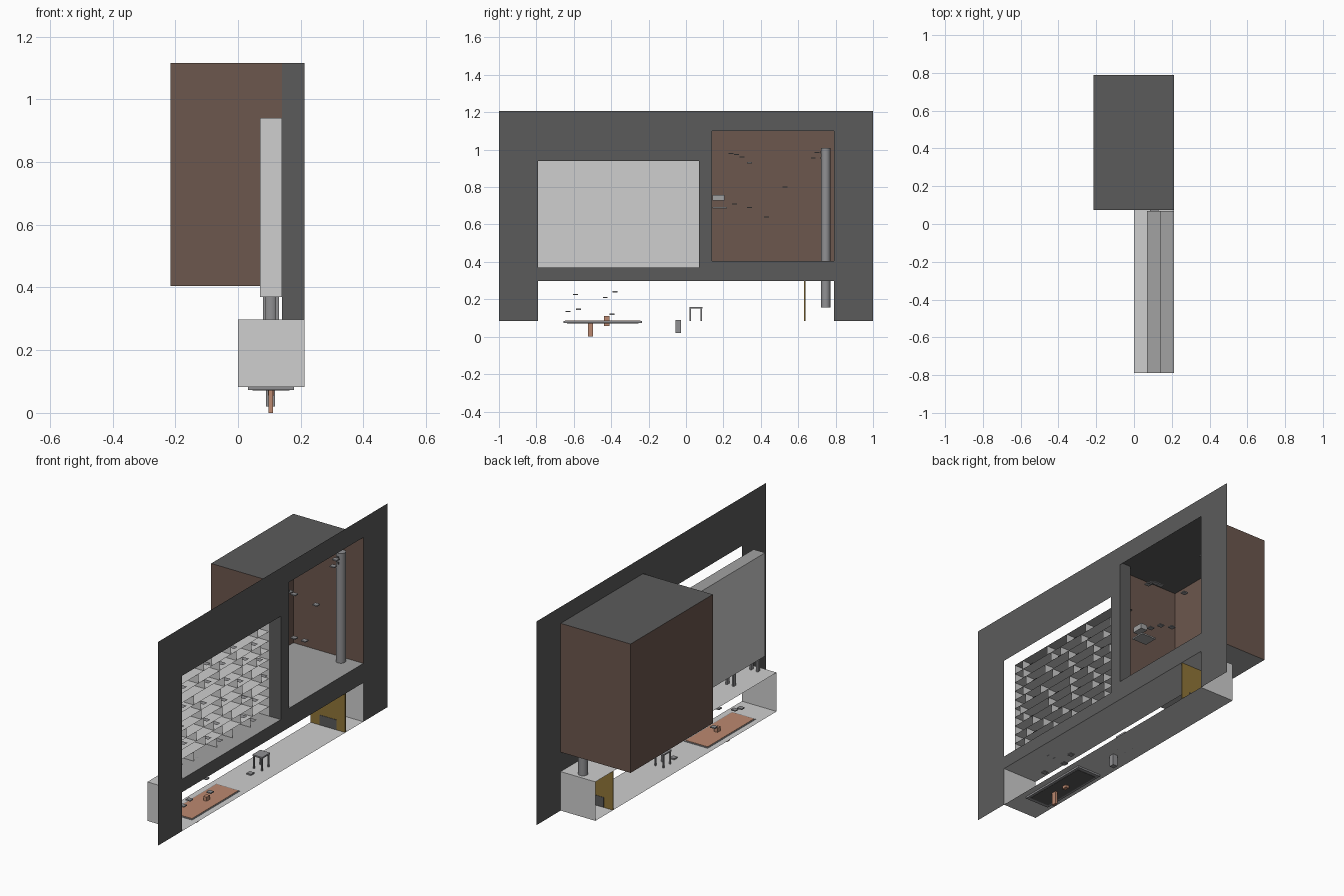
import bpy, bmesh, math, random
from mathutils import Vector

if "Cube" in bpy.data.objects:
    bpy.data.objects.remove(bpy.data.objects["Cube"])
random.seed(4)

def mat(name, r, g, b):
    m = bpy.data.materials.new(name)
    m.diffuse_color = (r, g, b, 1)
    m.use_nodes = True
    m.node_tree.nodes["Principled BSDF"].inputs["Base Color"].default_value = m.diffuse_color
    return m

LIGHT = mat("pale_grey", .62, .62, .62)
MID = mat("mid_grey", .36, .36, .36)
STEEL = mat("steel_grey", .28, .28, .29)
DARK = mat("dark_grey", .105, .105, .105)
BROWN = mat("brown", .15, .095, .075)
CLAY = mat("clay_orange", .50, .25, .16)
GOLD = mat("ochre", .28, .18, .04)

def finish(name, bm, *mats):
    me = bpy.data.meshes.new(name)
    bm.to_mesh(me)
    bm.free()
    for m in mats:
        me.materials.append(m)
    ob = bpy.data.objects.new(name, me)
    bpy.context.collection.objects.link(ob)
    return ob

def add_rect(bm, a, b):
    """Axis-aligned flat panel between two opposite corners."""
    flat = [i for i in range(3) if abs(a[i] - b[i]) < 1e-9][0]
    u, v = [i for i in range(3) if i != flat]
    pts = []
    for s, t in ((0, 0), (1, 0), (1, 1), (0, 1)):
        p = list(a)
        p[u] = (a[u], b[u])[s]
        p[v] = (a[v], b[v])[t]
        pts.append(bm.verts.new(p))
    return bm.faces.new(pts)

def panel(name, m, a, b):
    bm = bmesh.new()
    add_rect(bm, a, b)
    return finish(name, bm, m)

def add_box(bm, a, b):
    vs = bmesh.ops.create_cube(bm, size=1)["verts"]
    for v in vs:
        v.co = Vector([(a[i] + b[i]) / 2 + v.co[i] * (b[i] - a[i]) for i in range(3)])

def box(name, m, a, b):
    bm = bmesh.new()
    add_box(bm, a, b)
    return finish(name, bm, m)

X0, X1, X2, XF, XB = 0.0, .07, .14, .212, -.215   # depth levels
ZF, ZC, ZS, ZT = .083, .298, .37, .94             # lower room and shelf heights

# facade sheet with three openings: (y0, y1, z0, z1)
holes = [(-.79, .79, ZF, ZC), (-.79, .07, ZS, ZT), (.14, .79, .405, 1.1)]
ys = [-1, -.79, .07, .14, .79, 1]
zs = [ZF, ZC, ZS, .405, ZT, 1.1, 1.207]
bm = bmesh.new()
for y0, y1 in zip(ys, ys[1:]):
    for z0, z1 in zip(zs, zs[1:]):
        cy, cz = (y0 + y1) / 2, (z0 + z1) / 2
        if not any(h[0] < cy < h[1] and h[2] < cz < h[3] for h in holes):
            add_rect(bm, (XF, y0, z0), (XF, y1, z1))
bmesh.ops.remove_doubles(bm, verts=bm.verts, dist=1e-4)
bmesh.ops.dissolve_limit(bm, angle_limit=.01, verts=bm.verts, edges=bm.edges)
bmesh.ops.triangulate(bm, faces=bm.faces)
finish("facade", bm, DARK)
panel("post_side_left", DARK, (X2, .07, ZC), (XF, .07, 1.116))
panel("post_side_right", DARK, (X2, .14, .405), (XF, .14, 1.116))

# lower room
panel("lower_floor", LIGHT, (X0, -.79, ZF), (XF, .79, ZF))
panel("lower_ceiling", LIGHT, (X0, -.79, ZC), (XF, .79, ZC))
panel("lower_end_left", LIGHT, (X0, -.79, ZF), (XF, -.79, ZC))
panel("lower_end_right", LIGHT, (X0, .79, ZF), (XF, .79, ZC))
box("partition", GOLD, (X0, .632, ZF + .001), (XF, .638, ZC - .001))
box("hearth_opening", DARK, (.055, .63, ZF + .002), (.16, .64, .14))

# tall room
panel("room_back", BROWN, (XB, .073, .405), (XB, .79, 1.116))
panel("room_side_left", BROWN, (XB, .073, .405), (X2, .073, 1.116))
panel("room_side_right", BROWN, (XB, .79, .405), (XF, .79, 1.116))
panel("room_ceiling", DARK, (XB, .073, 1.116), (XF, .79, 1.116))
panel("room_floor", MID, (XB, .073, .405), (XF, .79, .405))

# pole through the room floor
bm = bmesh.new()
bmesh.ops.create_cone(bm, cap_ends=True, segments=24, radius1=.025, radius2=.025, depth=.855)
bmesh.ops.translate(bm, verts=bm.verts, vec=(.105, .747, .5825))
for f in bm.faces:
    f.smooth = len(f.verts) == 4
pole = finish("pole", bm, STEEL)
for e in pole.data.edges:
    a, b = [pole.data.vertices[i].co.z for i in e.vertices]
    e.use_edge_sharp = abs(a - b) < .01
for z in (.95, .98):
    box("pole_stud", DARK, (.1, .719, z), (.11, .726, z + .012))

# shelf case
panel("case_back", LIGHT, (X1, -.79, ZS), (X1, .07, ZT))
panel("case_top", MID, (X1, -.79, ZT), (X2, .07, ZT))
panel("case_bottom", MID, (X1, -.79, ZS), (XF, .07, ZS))
panel("case_end_left", LIGHT, (X1, -.79, ZS), (X2, -.79, ZT))
panel("case_end_right", LIGHT, (X1, .07, ZS), (X2, .07, ZT))
rows = 11
h = (ZT - ZS) / rows
shelves, dividers, chips = bmesh.new(), bmesh.new(), bmesh.new()
for r in range(rows):
    z = ZS + r * h
    if r:
        add_rect(shelves, (X1, -.79, z), (X2, .07, z))
    for k in range(5):
        y = -.76 + .165 * k + random.uniform(0, .12)
        add_rect(dividers, (X1, y, z), (X2, y, z + h))
        if k % 2 == r % 2:
            y += .04
            add_rect(chips, (X1 + .015, y, z + .012), (X2 - .01, y + .03, z + .012))
finish("shelves", shelves, LIGHT)
finish("dividers", dividers, LIGHT)
finish("shelf_items", chips, STEEL)

# short supports between case and lower room
for y in (-.75, -.54):
    for x in (.08, .12):
        box("case_support", STEEL, (x, y - .01, ZC), (x + .01, y + .01, ZS))

# small floating plates: (y, z)
bits = [(.24, .98), (.27, .975), (.3, .96), (.34, .93), (.7, .985), (.68, .955),
        (.53, .8), (.34, .69), (.26, .71), (.43, .64),
        (-.63, .135), (-.59, .226), (-.575, .147), (-.432, .21), (-.395, .12), (-.38, .24)]
for y, z in bits:
    box("plate", STEEL, (.092, y - .013, z - .003), (.12, y + .013, z + .003))
box("bracket", MID, (.085, .143, .727), (.125, .207, .757))
box("ledge", MID, (.04, .143, .686), (.13, .22, .694))

# rug: slab with an inset coloured top
box("rug_base", STEEL, (.032, -.655, .073), (.178, -.235, .085))
box("rug_top", CLAY, (.038, -.647, .084), (.172, -.243, .087))
box("rug_underside", DARK, (.046, -.635, .0715), (.164, -.255, .0735))

# stool
bm = bmesh.new()
add_box(bm, (.075, .018, .152), (.135, .087, .16))
for x in (.077, .126):
    for y in (.02, .078):
        add_box(bm, (x, y, ZF), (x + .007, y + .007, .153))
finish("stool", bm, STEEL)

# small blocks through the floor
box("grey_block", STEEL, (.09, -.055, .02), (.118, -.026, .09))
box("clay_block_low", CLAY, (.098, -.525, 0), (.112, -.497, .08))
box("clay_block_high", CLAY, (.095, -.438, .056), (.115, -.41, .11))
